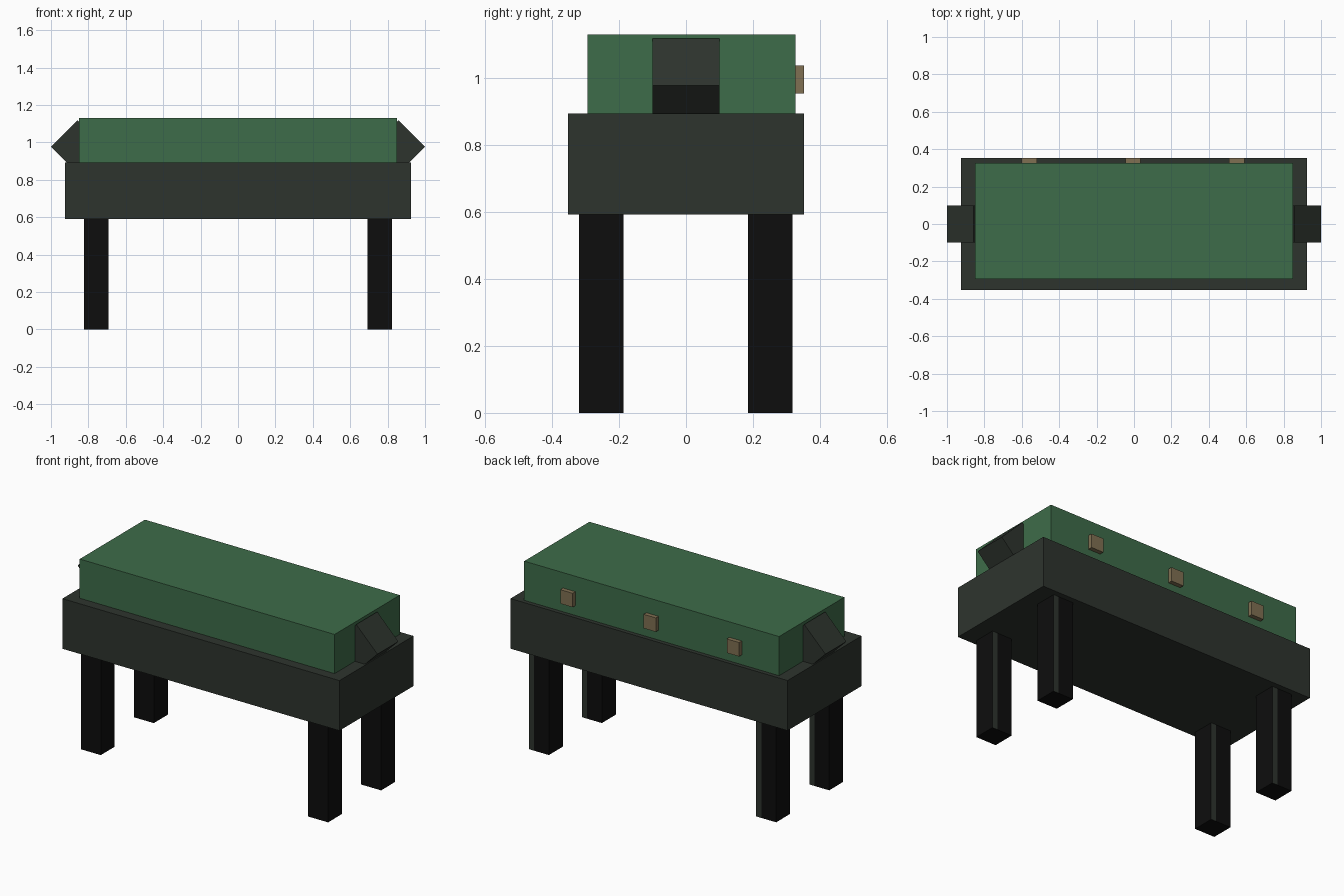
import bpy, bmesh, math
from mathutils import Matrix, Vector

if "Cube" in bpy.data.objects:
    bpy.data.objects.remove(bpy.data.objects["Cube"])


def material(name, rgb):
    m = bpy.data.materials.new(name)
    m.diffuse_color = (*rgb, 1.0)
    m.use_nodes = True
    m.node_tree.nodes["Principled BSDF"].inputs["Base Color"].default_value = m.diffuse_color
    return m


GREEN = material("muted_green", (0.048, 0.150, 0.067))
DARK = material("dark_grey_green", (0.027, 0.034, 0.027))
BLACK = material("near_black", (0.004, 0.004, 0.004))
TAN = material("tan_brass", (0.216, 0.162, 0.084))


def finish(name, bm, mats):
    me = bpy.data.meshes.new(name)
    bm.normal_update()
    bm.to_mesh(me)
    bm.free()
    for m in mats:
        me.materials.append(m)
    ob = bpy.data.objects.new(name, me)
    bpy.context.collection.objects.link(ob)
    return ob


def box_mesh(lo, hi, tilt=0.0):
    """Box between two corners, optionally turned about its own y axis."""
    lo, hi = Vector(lo), Vector(hi)
    bm = bmesh.new()
    bmesh.ops.create_cube(bm, size=1.0, matrix=Matrix.Translation((lo + hi) / 2)
                          @ Matrix.Rotation(tilt, 4, 'Y')
                          @ Matrix.Diagonal((*(hi - lo), 1.0)))
    return bm


# Case: wide lower body and inset lid
finish("case_body", box_mesh((-0.924, -0.353, 0.592), (0.924, 0.352, 0.894)), [DARK])
finish("case_lid", box_mesh((-0.85, -0.294, 0.894), (0.85, 0.327, 1.13)), [GREEN])

# End handles: square blocks turned 45 degrees
for side, s in (("left", -1), ("right", 1)):
    cx, cz, h = s * 0.8586, 0.977, 0.1
    finish("handle_" + side,
           box_mesh((cx - h, -h, cz - h), (cx + h, h, cz + h), math.radians(45)), [DARK])

# Latches along the back of the lid
for i, cx in enumerate((-0.56, -0.005, 0.55)):
    finish(f"latch_{i + 1}", box_mesh((cx - 0.041, 0.32, 0.953), (cx + 0.041, 0.353, 1.037)), [TAN])

# Legs, each with a lighter strip cut into the back face beside the +x edge
for xn, cx in (("left", -0.758), ("right", 0.758)):
    for yn, cy in (("front", -0.253), ("back", 0.252)):
        r, strip = 0.0665, 0.035
        bm = box_mesh((cx - r, cy - r, 0.0), (cx + r, cy + r, 0.592))
        cut = cx + r - strip
        bmesh.ops.bisect_plane(bm, geom=bm.verts[:] + bm.edges[:] + bm.faces[:],
                               plane_co=(cut, 0, 0), plane_no=(1, 0, 0))
        bm.normal_update()
        for f in bm.faces:
            if f.normal.y > 0.9 and f.calc_center_median().x > cut:
                f.material_index = 1
        finish(f"leg_{yn}_{xn}", bm, [BLACK, DARK])
